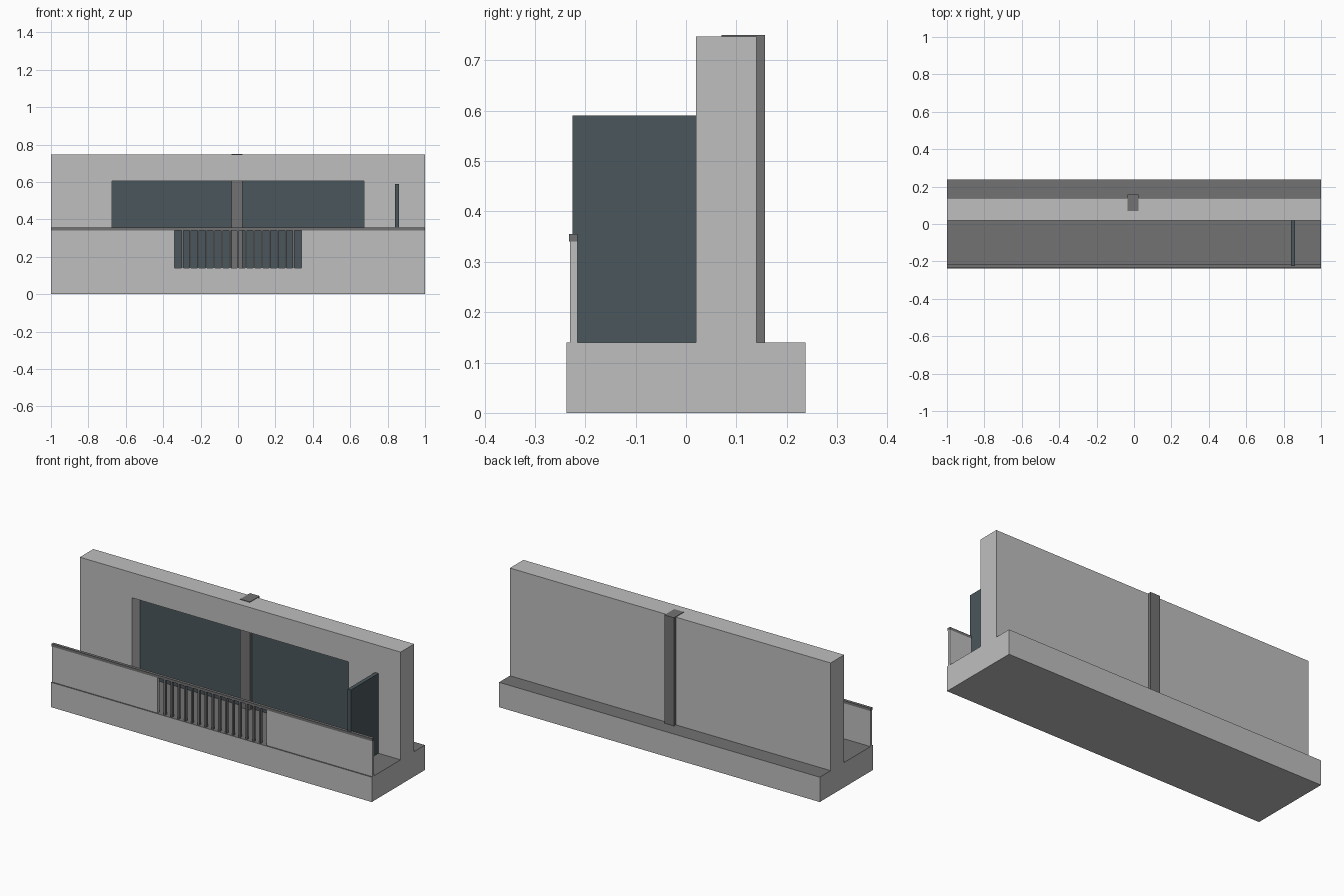
import bpy

if "Cube" in bpy.data.objects:
    bpy.data.objects.remove(bpy.data.objects["Cube"], do_unlink=True)


def material(name, colour):
    m = bpy.data.materials.new(name)
    m.use_nodes = True
    m.diffuse_color = (*colour, 1)
    m.node_tree.nodes["Principled BSDF"].inputs["Base Color"].default_value = (*colour, 1)
    return m


PLASTER = material("light plaster", (0.52, 0.52, 0.52))
STONE = material("dark grey", (0.17, 0.17, 0.17))
GLASS = material("slate glass", (0.07, 0.095, 0.107))


def box(name, x, y, z, mat):
    """Box from (min, max) ranges on each axis."""
    verts = [(a, b, c) for a in x for b in y for c in z]
    faces = [(0, 1, 3, 2), (4, 6, 7, 5), (0, 4, 5, 1),
             (2, 3, 7, 6), (0, 2, 6, 4), (1, 5, 7, 3)]
    me = bpy.data.meshes.new(name)
    me.from_pydata(verts, [], faces)
    me.materials.append(mat)
    ob = bpy.data.objects.new(name, me)
    bpy.context.collection.objects.link(ob)
    return ob


FLOOR, TOP = 0.14, 0.747
OPEN, HEAD = 0.675, 0.605
GAP = 0.34

# Floor slab with dark paving on its upper face
slab = box("floor_slab", (-1, 1), (-0.237, 0.237), (0, FLOOR), PLASTER)
slab.data.materials.append(STONE)
for p in slab.data.polygons:
    if p.normal.z > 0.5:
        p.material_index = 1

# Wall with a recessed opening cut down to the floor
wall = box("wall", (-1, 1), (0.02, 0.14), (FLOOR, TOP), PLASTER)
cutter = box("opening_cutter", (-OPEN, OPEN), (-0.1, 0.1), (0, HEAD), PLASTER)
cutter.hide_render = True
cutter.hide_viewport = True
cut = wall.modifiers.new("opening", "BOOLEAN")
cut.object = cutter
cut.solver = "EXACT"

# Glazing and the pillar that divides it
box("window_glass", (-OPEN, OPEN), (0.09, 0.101), (FLOOR, HEAD), GLASS)
box("pillar", (-0.035, 0.025), (0.07, 0.157), (FLOOR, 0.75), STONE)

# Balcony parapet, handrail and balusters
for name, x in (("right_parapet", (-1, -GAP)), ("left_parapet", (GAP, 1))):
    box(name, x, (-0.23, -0.215), (FLOOR, 0.34), PLASTER)
box("handrail", (-1, 1), (-0.232, -0.215), (0.34, 0.355), STONE)
BARS = 15
for i in range(BARS):
    c = -GAP + 2 * GAP * (i + 1) / (BARS + 1)
    box(f"baluster_{i + 1}", (c - 0.005, c + 0.005), (-0.23, -0.215), (FLOOR, 0.34), STONE)

# Side privacy screen
box("privacy_screen", (0.84, 0.862), (-0.225, 0.02), (FLOOR, 0.59), GLASS)
